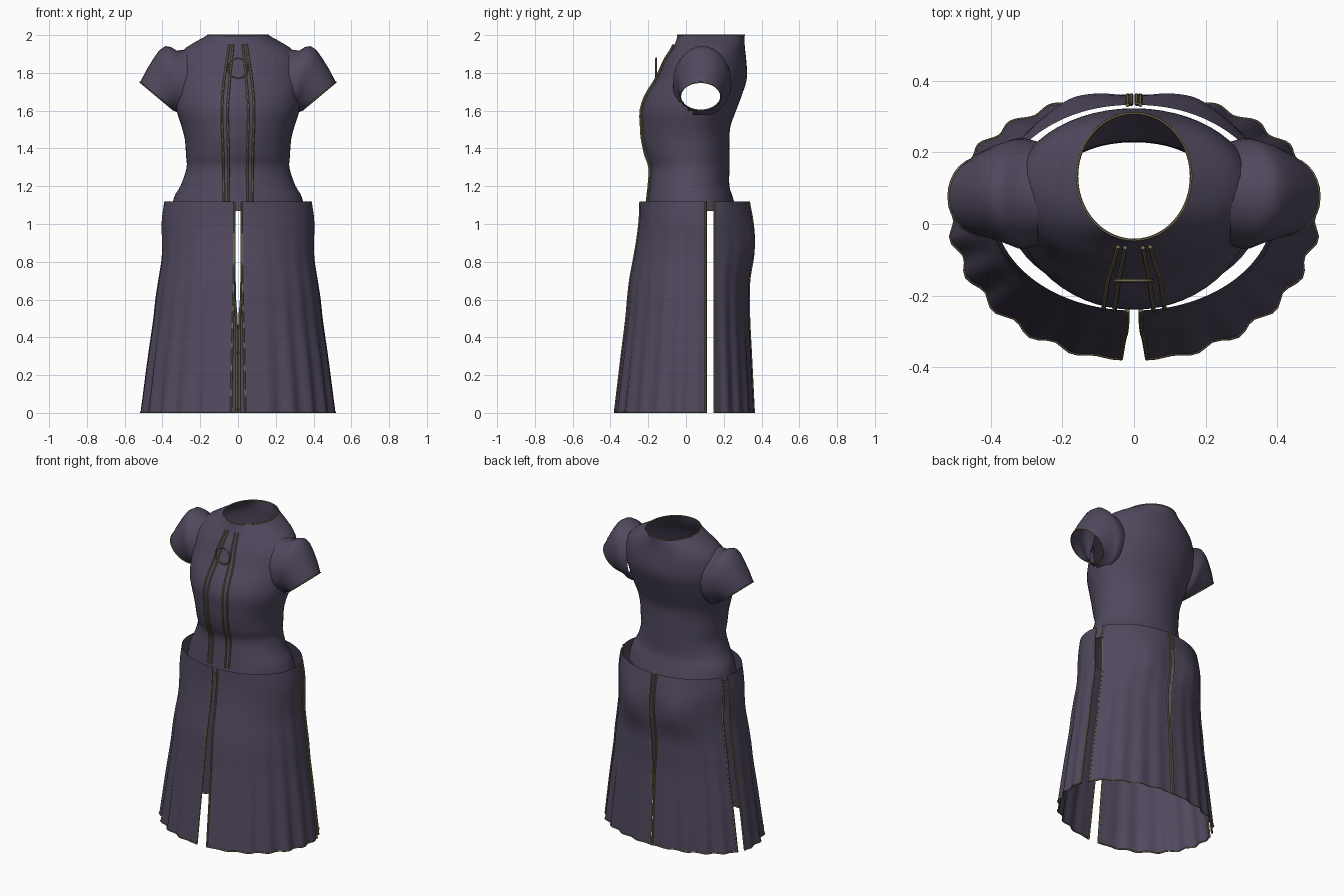
import bpy, bmesh, math

if "Cube" in bpy.data.objects:
    bpy.data.objects.remove(bpy.data.objects["Cube"])


def material(name, rgb):
    m = bpy.data.materials.new(name)
    m.diffuse_color = (*rgb, 1)
    m.use_nodes = True
    m.node_tree.nodes["Principled BSDF"].inputs["Base Color"].default_value = m.diffuse_color
    return m


CLOTH = material("dark_purple_cloth", (0.082, 0.066, 0.112))
GOLD = material("dull_gold_trim", (0.19, 0.16, 0.09))


def sample(table, z):
    """Smooth interpolation of profile rows (z, values...)."""
    n = len(table)
    z = min(max(z, table[0][0]), table[-1][0])
    i = 0
    while i < n - 2 and z > table[i + 1][0]:
        i += 1
    h = table[i + 1][0] - table[i][0]
    u = (z - table[i][0]) / h

    def slope(j, k):
        lo, hi = max(j - 1, 0), min(j + 1, n - 1)
        return (table[hi][k] - table[lo][k]) / (table[hi][0] - table[lo][0])
    out = []
    for k in range(1, len(table[0])):
        p, q = table[i][k], table[i + 1][k]
        out.append((2*u**3 - 3*u*u + 1) * p + (u**3 - 2*u*u + u) * h * slope(i, k)
                   + (3*u*u - 2*u**3) * q + (u**3 - u*u) * h * slope(i + 1, k))
    return out


def finish(ob, mat):
    ob.data.materials.clear()
    ob.data.materials.append(mat)
    bpy.ops.object.select_all(action='DESELECT')
    ob.select_set(True)
    bpy.context.view_layer.objects.active = ob
    if ob.type == 'CURVE':
        bpy.ops.object.convert(target='MESH')
    bpy.ops.object.shade_smooth_by_angle(angle=math.radians(50))


def loft(name, rows, closed=False, drop=None, flip=False):
    """Skin rows of points; drop(center) removes faces."""
    bm = bmesh.new()
    vs = [[bm.verts.new(p) for p in row] for row in rows]
    m = len(rows[0])
    for a, b in zip(vs, vs[1:]):
        for j in range(m if closed else m - 1):
            k = (j + 1) % m
            quad = [a[j], a[k], b[k], b[j]]
            bm.faces.new(quad[::-1] if flip else quad)
    if drop:
        gone = [f for f in bm.faces if drop(f.calc_center_median())]
        bmesh.ops.delete(bm, geom=gone, context='FACES')
    me = bpy.data.meshes.new(name)
    bm.to_mesh(me)
    bm.free()
    ob = bpy.data.objects.new(name, me)
    bpy.context.collection.objects.link(ob)
    finish(ob, CLOTH)


def piping(name, paths, radius, closed=False):
    """Thin gold cords along point paths."""
    cu = bpy.data.curves.new(name, 'CURVE')
    cu.dimensions = '3D'
    cu.bevel_depth = radius
    cu.bevel_resolution = 1
    cu.use_fill_caps = True
    for path in paths:
        sp = cu.splines.new('POLY')
        sp.points.add(len(path) - 1)
        for pt, p in zip(sp.points, path):
            pt.co = (*p, 1)
        sp.use_cyclic_u = closed
    ob = bpy.data.objects.new(name, cu)
    bpy.context.collection.objects.link(ob)
    finish(ob, GOLD)


# Bodice: z, half width, front y, back y, y of widest point
TORSO = [(1.07, .355, -.21, .27, .04), (1.15, .335, -.2, .245, .04),
         (1.2, .305, -.195, .23, .03), (1.3, .272, -.19, .23, .03),
         (1.36, .275, -.212, .23, .03), (1.45, .282, -.232, .23, .03),
         (1.52, .3, -.237, .236, .03), (1.6, .325, -.238, .265, .04),
         (1.68, .335, -.212, .295, .06), (1.77, .342, -.155, .322, .08),
         (1.87, .325, -.108, .319, .1), (1.93, .28, -.07, .312, .12),
         (1.97, .215, -.052, .31, .13), (2.0, .16, -.045, .31, .133)]


def torso_point(th, z):
    a, f, b, c = sample(TORSO, z)
    s = math.sin(th)
    return (a * math.cos(th), c + s * (b - c if s > 0 else c - f), z)


def armhole(p):
    return abs(p.x) > .22 and ((p.y - .078) / .12) ** 2 + ((p.z - 1.735) / .15) ** 2 < 1


ZS = [1.07 + .93 * i / 42 for i in range(43)]
AROUND = [2 * math.pi * j / 56 for j in range(56)]
loft("bodice", [[torso_point(t, z) for t in AROUND] for z in ZS], True, armhole)
piping("neckline_trim", [[torso_point(t, 2.0) for t in AROUND]], .004, True)

# Puffed sleeves: top x, top z, bottom x, bottom z, front y, back y
SLEEVE = [(.27, 1.925, .265, 1.575, -.06, .23), (.325, 1.918, .285, 1.57, -.07, .24),
          (.355, 1.937, .295, 1.572, -.068, .24), (.385, 1.942, .305, 1.58, -.06, .235),
          (.415, 1.922, .312, 1.585, -.052, .228), (.445, 1.88, .32, 1.59, -.045, .22),
          (.485, 1.815, .33, 1.595, -.038, .205), (.518, 1.75, .34, 1.602, -.03, .185)]


def sleeve_ring(side, row):
    tx, tz, bx, bz, f, b = row
    ring = []
    for j in range(28):
        t = 2 * math.pi * j / 28
        u = (1 + math.sin(t)) / 2
        ring.append((side * (bx + (tx - bx) * u), (f + b) / 2 + (b - f) / 2 * math.cos(t),
                     bz + (tz - bz) * u))
    return ring


for side, label in ((1, "left"), (-1, "right")):
    loft(label + "_sleeve", [sleeve_ring(side, r) for r in SLEEVE], True, flip=side < 0)
    piping(label + "_cuff_trim", [sleeve_ring(side, SLEEVE[-1])], .004, True)

# Front cords on the bodice: z, inner x, outer x
CORDS = [(1.12, .05, .075), (1.35, .05, .078), (1.6, .055, .085),
         (1.75, .045, .075), (1.95, .025, .045)]


def cord(side, k):
    path = []
    for i in range(25):
        z = 1.12 + .83 * i / 24
        x = side * sample(CORDS, z)[k]
        y = torso_point(-math.acos(x / sample(TORSO, z)[0]), z)[1]
        path.append((x, y - .007, z))
    return path


piping("bodice_front_cords", [cord(s, k) for s in (1, -1) for k in (0, 1)], .006)
piping("chest_ring", [[(.052 * math.cos(t), -.158, 1.825 + .052 * math.sin(t))
                       for t in AROUND[::2]]], .005, True)

# Skirt: z, half width, front y, back y, front slit half gap, back slit half gap
SKIRT = [(0, .512, -.378, .36, .037, .007), (.3, .475, -.342, .345, .031, .007),
         (.5, .447, -.317, .335, .026, .008), (.6, .437, -.308, .335, .023, .016),
         (.7, .422, -.297, .335, .021, .018), (.82, .404, -.275, .352, .019, .018),
         (.92, .403, -.258, .356, .019, .018), (1.02, .404, -.246, .35, .018, .018),
         (1.12, .39, -.242, .333, .018, .018)]
MID = .04


def skirt_point(side, part, t, z):
    a, f, b, gf, gb = sample(SKIRT, z)
    if part == "front":
        t0, t1 = -math.acos(gf / a), math.asin((.104 - MID) / (b - MID))
    else:
        t0, t1 = math.asin((.151 - MID) / (b - MID)), math.acos(gb / a)
    th = t0 + (t1 - t0) * t
    # hanging folds deepen toward the hem and fade at panel edges
    fold = .022 * (1 - z / 1.12) ** 1.3 * math.sin(24 * th) * min(1, 6 * t * (1 - t))
    s, r = math.sin(th), 1 + fold
    x = a * math.cos(th) * r
    y = MID + s * r * (b - MID if s > 0 else MID - f)
    if s > 0:   # rounded seat
        y += .03 * s * math.exp(-((x - .17) / .11) ** 2 - ((z - .9) / .13) ** 2)
    return (side * x, y, z)


SZ = [1.12 * i / 28 for i in range(29)]
T = [j / 36 for j in range(37)]
for side, label in ((1, "left"), (-1, "right")):
    for part in ("front", "back"):
        name = label + "_" + part + "_skirt_panel"
        loft(name, [[skirt_point(side, part, t, z) for t in T] for z in SZ], flip=side < 0)
        piping(name + "_slit_trim",
               [[skirt_point(side, part, t, z) for z in SZ] for t in (0, 1)], .006)
        piping(name + "_hem_trim",
               [[(x, y, .004) for x, y, _ in (skirt_point(side, part, t, 0) for t in T)]], .004)
